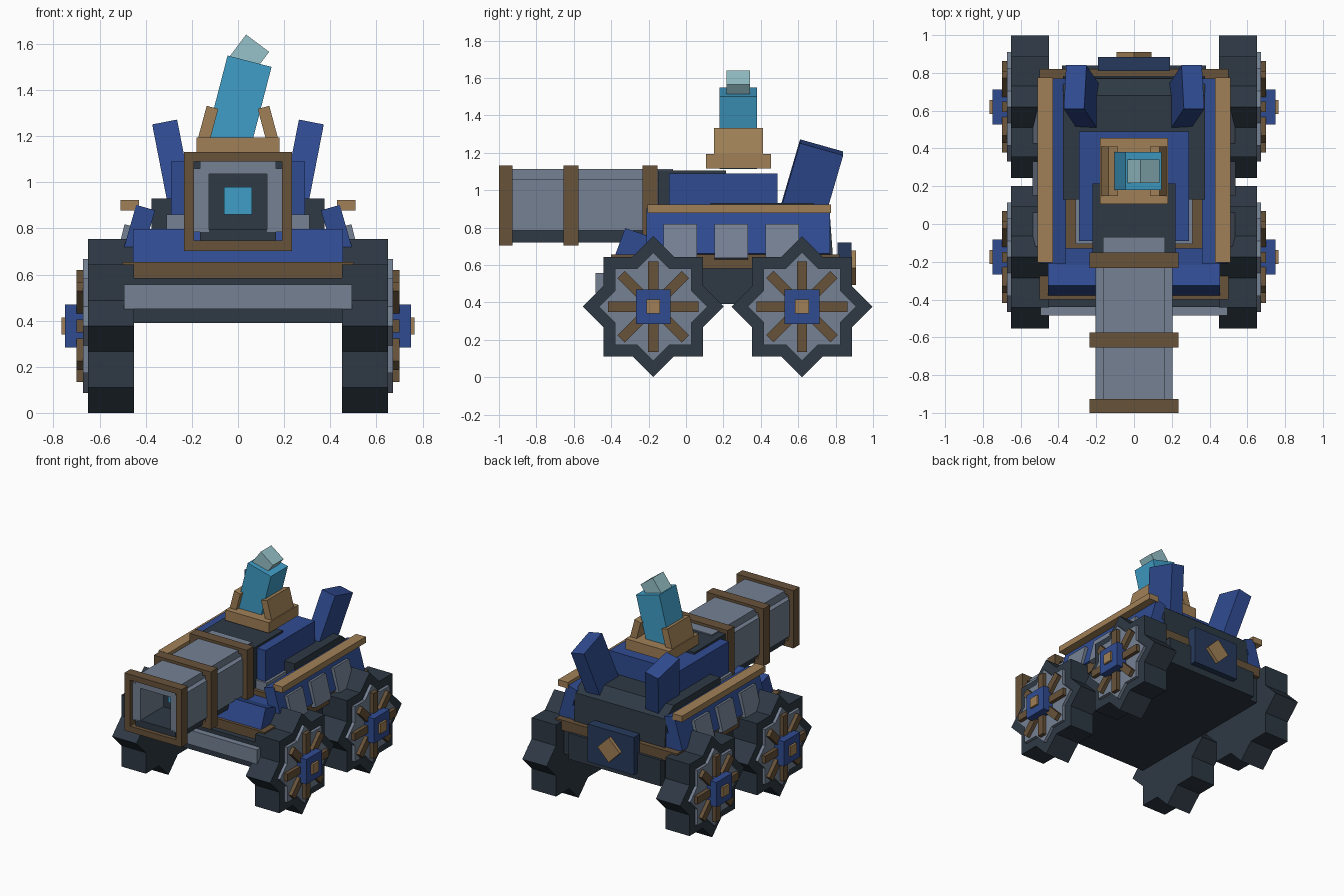
import bpy, bmesh, math
from mathutils import Matrix, Euler, Vector

if "Cube" in bpy.data.objects:
    bpy.data.objects.remove(bpy.data.objects["Cube"])


def material(name, r, g, b):
    lin = [((c / 255 + 0.055) / 1.055) ** 2.4 for c in (r, g, b)]
    m = bpy.data.materials.new(name)
    m.diffuse_color = (*lin, 1)
    m.use_nodes = True
    m.node_tree.nodes["Principled BSDF"].inputs["Base Color"].default_value = m.diffuse_color
    return m


DARK = material("dark slate", 46, 57, 68)
GREY = material("steel grey", 117, 129, 147)
BLUE = material("royal blue", 47, 75, 145)
NAVY = material("navy", 38, 58, 92)
BROWN = material("dark bronze", 103, 82, 57)
TAN = material("light bronze", 160, 128, 87)
CRYSTAL = material("crystal blue", 64, 158, 200)
PALE = material("pale teal", 150, 194, 201)


def finish(name, bm, mat):
    bmesh.ops.recalc_face_normals(bm, faces=bm.faces)
    me = bpy.data.meshes.new(name)
    bm.to_mesh(me)
    bm.free()
    me.materials.append(mat)
    ob = bpy.data.objects.new(name, me)
    bpy.context.collection.objects.link(ob)
    return ob


def add_box(bm, centre, size, rot=(0, 0, 0)):
    r = Euler([math.radians(a) for a in rot]).to_matrix().to_4x4()
    m = Matrix.Translation(centre) @ r @ Matrix.Diagonal((*size, 1))
    bmesh.ops.create_cube(bm, size=1, matrix=m)


def box(name, mat, centre, size, rot=(0, 0, 0)):
    bm = bmesh.new()
    add_box(bm, centre, size, rot)
    return finish(name, bm, mat)


def spans(name, mat, *ranges):
    """One object made of boxes given as x0, x1, y0, y1, z0, z1."""
    bm = bmesh.new()
    for x0, x1, y0, y1, z0, z1 in ranges:
        add_box(bm, ((x0 + x1) / 2, (y0 + y1) / 2, (z0 + z1) / 2),
                (x1 - x0, y1 - y0, z1 - z0))
    return finish(name, bm, mat)


def prism(name, mat, profile, x0, x1):
    """Extrude a (y, z) profile along x."""
    bm = bmesh.new()
    f = bm.faces.new([bm.verts.new((x0, y, z)) for y, z in profile])
    ext = bmesh.ops.extrude_face_region(bm, geom=[f])["geom"]
    bmesh.ops.translate(bm, vec=(x1 - x0, 0, 0),
                        verts=[v for v in ext if isinstance(v, bmesh.types.BMVert)])
    return finish(name, bm, mat)


def star(y, z, r):
    inner = r * math.cos(math.pi / 4) / math.cos(math.pi / 8)
    return [(y + (inner if i % 2 else r) * math.cos(i * math.pi / 8),
             z + (inner if i % 2 else r) * math.sin(i * math.pi / 8)) for i in range(16)]


# Wheels: star tyre, star disc, eight spokes and a square hub
WZ = 0.377
for s, side in ((-1, "left"), (1, "right")):
    for wy, end in ((-0.175, "front"), (0.62, "rear")):
        n = f"{end}_{side}_wheel_"
        prism(n + "tyre", DARK, star(wy, WZ, 0.377), s * 0.45, s * 0.65)
        prism(n + "disc", GREY, star(wy, WZ, 0.29), s * 0.60, s * 0.672)
        bm = bmesh.new()
        for k in range(4):
            add_box(bm, (s * 0.675, wy, WZ), (0.05, 0.055, 0.485), (45 * k, 0, 0))
        finish(n + "spokes", bm, BROWN)
        box(n + "hub", BLUE, (s * 0.70, wy, WZ), (0.10, 0.185, 0.185))
        box(n + "hub_cap", TAN, (s * 0.72, wy, WZ), (0.09, 0.074, 0.074))

# Chassis, belt and front bumper
spans("chassis", DARK, (-0.45, 0.45, -0.44, 0.79, 0.39, 0.585),
      (-0.38, 0.38, 0.78, 0.84, 0.39, 0.585))
spans("belt", BROWN, (-0.5, 0.5, -0.40, 0.82, 0.58, 0.655))
spans("bumper", GREY, (-0.495, 0.495, -0.485, -0.43, 0.45, 0.557))

# Hull: blue body, sloped nose, stacked deck and cabin
spans("hull", BLUE, (-0.42, 0.42, -0.22, 0.77, 0.65, 0.76))
prism("nose", BLUE, [(-0.38, 0.65), (-0.325, 0.797), (-0.10, 0.72), (-0.10, 0.65)],
      -0.455, 0.455)
spans("deck", BROWN, (-0.365, 0.365, -0.13, 0.2, 0.7, 0.795))
spans("deck_step", GREY, (-0.31, 0.31, -0.105, 0.2, 0.75, 0.86))
prism("rear_hull", DARK, [(0.13, 0.65), (0.13, 0.93), (0.68, 0.93), (0.77, 0.86),
                          (0.785, 0.65)], -0.375, 0.375)
spans("cabin", BLUE, (-0.29, 0.29, -0.09, 0.49, 0.8, 1.09))
spans("cabin_roof", DARK, (-0.22, 0.22, -0.15, 0.215, 0.80, 1.105))

# Leaning side armour with grey panels, rails and rear fins
for s, side in ((-1, "left"), (1, "right")):
    box(side + "_armour", BLUE, (s * 0.435, 0.28, 0.77), (0.085, 0.98, 0.25), (0, -16 * s, 0))
    for i, y in enumerate((-0.03, 0.242, 0.515)):
        box(f"{side}_panel_{i + 1}", GREY, (s * 0.49, y, 0.722), (0.05, 0.18, 0.185),
            (0, -14 * s, 0))
    spans(side + "_rail", TAN, (s * 0.47 - 0.04, s * 0.47 + 0.04, -0.205, 0.775, 0.877, 0.922))
    box(side + "_fin", BLUE, (s * 0.275, 0.67, 1.04), (0.11, 0.24, 0.40), (-16, 11 * s, 0))

# Rear plate and diamond
spans("rear_plate", NAVY, (-0.19, 0.19, 0.81, 0.885, 0.44, 0.72))
box("rear_diamond", TAN, (0, 0.892, 0.585), (0.13, 0.036, 0.13), (0, 45, 0))

# Cannon: four wall plates with open corners, back wall and glowing core
spans("barrel_top", GREY, (-0.165, 0.165, -0.97, -0.07, 1.035, 1.113))
spans("barrel_sides", GREY, (-0.203, -0.125, -0.97, -0.12, 0.785, 1.06),
      (0.125, 0.203, -0.97, -0.12, 0.785, 1.06))
spans("barrel_bottom", DARK, (-0.165, 0.165, -0.97, -0.12, 0.72, 0.795))
spans("barrel_back_wall", DARK, (-0.13, 0.13, -0.70, -0.62, 0.79, 1.04))
spans("barrel_core", CRYSTAL, (-0.06, 0.06, -0.74, -0.69, 0.86, 0.98))
for i, (y0, y1) in enumerate(((-1.0, -0.927), (-0.655, -0.575), (-0.232, -0.152))):
    spans(f"barrel_band_{i + 1}", BROWN,
          (-0.235, 0.235, y0, y1, 1.09, 1.132), (-0.235, 0.235, y0, y1, 0.703, 0.747),
          (-0.235, -0.19, y0, y1, 0.747, 1.09), (0.19, 0.235, y0, y1, 0.747, 1.09))

# Crystal on its clamped base
spans("crystal_base", TAN, (-0.18, 0.18, 0.107, 0.455, 1.115, 1.193))
for s, side in ((-1, "left"), (1, "right")):
    box(side + "_clamp", TAN, (s * 0.132, 0.28, 1.245), (0.052, 0.262, 0.165), (0, -15 * s, 0))
box("crystal", CRYSTAL, (0, 0.28, 1.331), (0.197, 0.20, 0.40), (0, 14.5, 0))
box("crystal_tip", PALE, (0.043, 0.28, 1.547), (0.125, 0.125, 0.14), (0, 37, 0))
